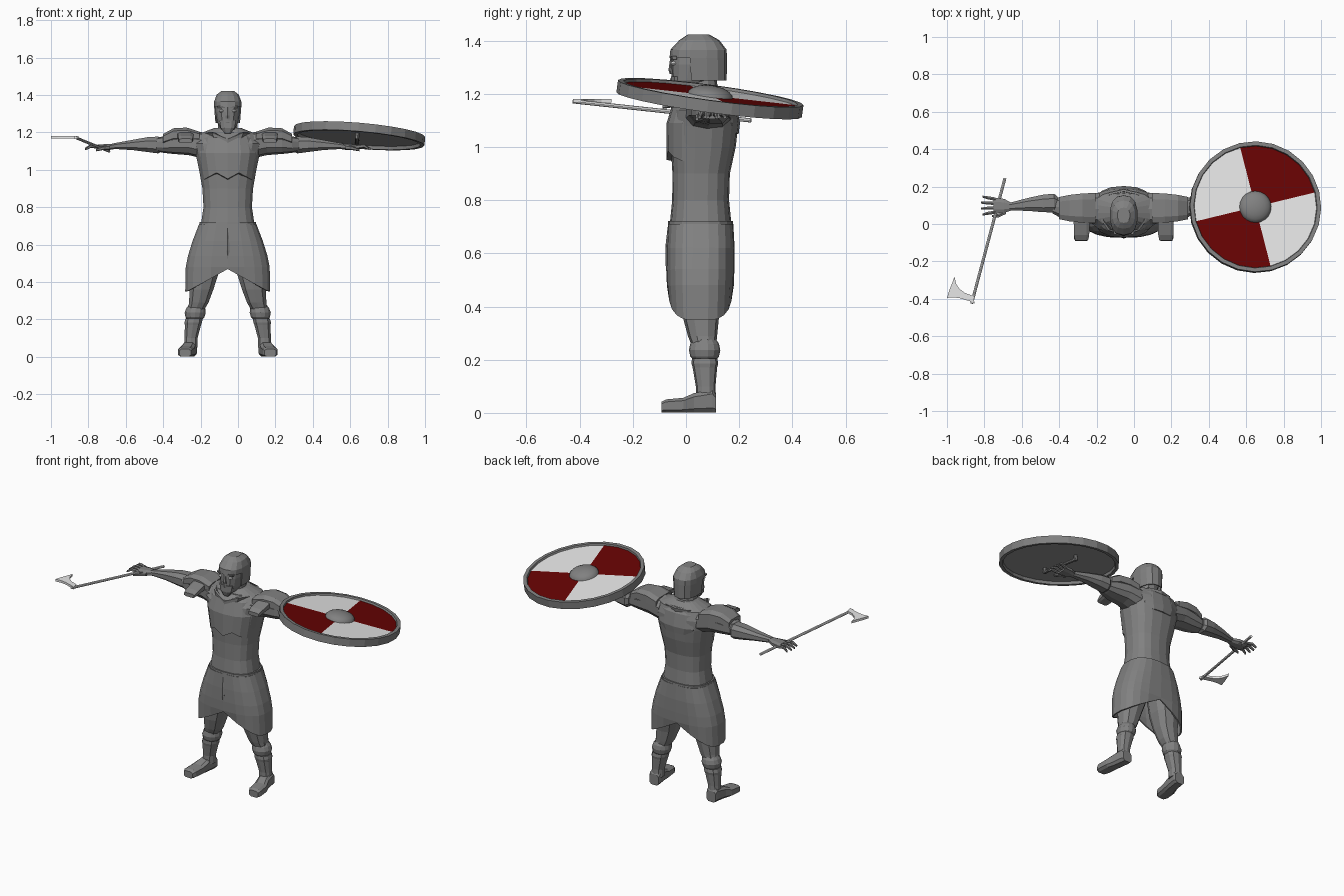
import bpy, bmesh, math
from mathutils import Vector

if "Cube" in bpy.data.objects:
    bpy.data.objects.remove(bpy.data.objects["Cube"])

CX = -0.055  # the figure stands a little right of the origin


def material(name, r, g, b):
    m = bpy.data.materials.new(name)
    m.use_nodes = True
    m.diffuse_color = (r, g, b, 1)
    m.node_tree.nodes["Principled BSDF"].inputs["Base Color"].default_value = (r, g, b, 1)
    return m


GREY = material("stone grey", 0.22, 0.22, 0.22)
BACKING = material("backing grey", 0.31, 0.31, 0.31)
WHITE = material("off white", 0.8, 0.8, 0.8)
RED = material("dark red", 0.14, 0.001, 0.001)


def finish(name, bm, mats, loc=(CX, 0, 0)):
    bmesh.ops.recalc_face_normals(bm, faces=bm.faces)
    me = bpy.data.meshes.new(name)
    bm.to_mesh(me)
    bm.free()
    for m in mats:
        me.materials.append(m)
    ob = bpy.data.objects.new(name, me)
    ob.location = loc
    bpy.context.collection.objects.link(ob)
    return ob


def smooth(ob, angle=40):
    bpy.ops.object.select_all(action="DESELECT")
    ob.select_set(True)
    bpy.context.view_layer.objects.active = ob
    bpy.ops.object.shade_smooth_by_angle(angle=math.radians(angle))


def loft(name, sections, axis="z", n=12, p=0.8, side=1, adjust=None,
         caps=True, keep=None, shell=0):
    """Skin rings (t, centre u, centre v, radius u, radius v) along an axis."""
    bm = bmesh.new()
    rings = []
    for k, (t, cu, cv, ru, rv) in enumerate(sections):
        ring = []
        for i in range(n):
            a = math.tau * (i + 0.5) / n
            c, s = math.cos(a), math.sin(a)
            u = cu + ru * math.copysign(abs(c) ** p, c)
            v = cv + rv * math.copysign(abs(s) ** p, s)
            co = {"z": (u, v, t), "x": (t, u, v), "y": (u, t, v)}[axis]
            if adjust:
                co = adjust(k, *co)
            ring.append(bm.verts.new((co[0] * side, co[1], co[2])))
        rings.append(ring)
    for a, b in zip(rings, rings[1:]):
        for i in range(n):
            j = (i + 1) % n
            bm.faces.new((a[i], a[j], b[j], b[i]))
    if caps:
        bm.faces.new(rings[0])
        bm.faces.new(rings[-1])
    if keep:
        bad = [f for f in bm.faces if not keep(f.calc_center_median())]
        bmesh.ops.delete(bm, geom=bad, context="FACES")
    ob = finish(name, bm, [GREY])
    if shell:
        mod = ob.modifiers.new("thickness", "SOLIDIFY")
        mod.thickness, mod.offset = shell, 0
    return ob


def lathe(name, profile, n, start=0.0, mats=(GREY,), rule=None):
    bm = bmesh.new()
    rings = []
    for r, z in profile:
        if r == 0:
            rings.append([bm.verts.new((0, 0, z))] * n)
        else:
            rings.append([bm.verts.new((r * math.cos(start + math.tau * i / n),
                                        r * math.sin(start + math.tau * i / n), z)) for i in range(n)])
    for k, (a, b) in enumerate(zip(rings, rings[1:])):
        for i in range(n):
            j = (i + 1) % n
            f = bm.faces.new(list(dict.fromkeys((a[i], a[j], b[j], b[i]))))
            f.material_index = rule(k, i) if rule else 0
    return finish(name, bm, mats)


def prism(name, outline, z, thick, mat):
    bm = bmesh.new()
    f = bm.faces.new([bm.verts.new((x, y, z - thick / 2)) for x, y in outline])
    up = bmesh.ops.extrude_face_region(bm, geom=[f])["geom"]
    bmesh.ops.translate(bm, vec=(0, 0, thick), verts=[v for v in up if isinstance(v, bmesh.types.BMVert)])
    return finish(name, bm, [mat], (0, 0, 0))


def rod(name, a, b, radius, mat=GREY, n=8):
    a, b = Vector(a), Vector(b)
    h = (b - a).length / 2
    ob = lathe(name, [(0, -h), (radius, -h), (radius, h), (0, h)], n, mats=(mat,))
    ob.location = (a + b) / 2
    ob.rotation_euler = (b - a).to_track_quat("Z", "Y").to_euler()
    return ob


# Torso
loft("torso", [(0.69, 0, .055, .148, .118), (0.80, 0, .055, .131, .107), (0.90, 0, .057, .137, .108),
               (1.00, 0, .065, .155, .122), (1.08, 0, .068, .172, .128), (1.14, 0, .07, .19, .12),
               (1.19, 0, .08, .16, .095), (1.225, 0, .075, .07, .06)], n=18)


# Chest plate: notched lower edge in front, higher edge behind
def plate_edge(k, x, y, z):
    if k < 2:
        z += 0.035 - abs(abs(x) - 0.06) * 0.55 if y < 0.06 else 0.1
    return x, y, z


loft("chest_plate", [(.945, 0, .06, .125, .11), (.95, 0, .062, .142, .136), (1.09, 0, .065, .168, .138),
                     (1.17, 0, .07, .15, .118), (1.20, 0, .075, .12, .09)], n=18, adjust=plate_edge)
loft("collar", [(1.12, 0, .06, .07, .11), (1.20, 0, .065, .12, .115)], n=10, caps=False, shell=0.012,
     adjust=lambda k, x, y, z: (x, y, z - (.035 if y < 0 and abs(x) < .06 else 0)))
loft("belt", [(.697, 0, .055, .153, .123), (.722, 0, .055, .152, .122)], n=18)


# Skirt with a hem that arches up between the legs
def hem(k, x, y, z):
    return (x, y, 0.47 - 0.12 * min(1, abs(x) / 0.215)) if k == 4 else (x, y, z)


loft("skirt", [(.71, 0, .055, .15, .119), (.62, 0, .055, .185, .124), (.54, 0, .054, .21, .124),
               (.48, 0, .054, .222, .122), (.40, 0, .054, .225, .116)],
     n=22, p=.72, adjust=hem, caps=False, shell=0.008)
loft("front_pouch", [(.51, 0, -.066, .004, .006), (.57, 0, -.068, .012, .01), (.63, 0, -.067, .008, .01),
                     (.69, 0, -.062, .004, .008)], n=6)

# Head, beard and helmet
loft("neck", [(1.14, 0, .065, .065, .06), (1.27, 0, .06, .05, .055)], n=10)
loft("head", [(1.215, 0, .0, .035, .04), (1.25, 0, .028, .056, .082), (1.31, 0, .042, .067, .099),
              (1.36, 0, .045, .065, .099), (1.40, 0, .05, .05, .06)], n=14)
loft("beard", [(1.195, 0, -.035, .018, .014), (1.225, 0, -.035, .04, .024),
               (1.265, 0, -.03, .047, .028)], n=8)
loft("helmet", [(1.25, 0, .05, .064, .10), (1.335, 0, .046, .071, .105), (1.365, 0, .047, .071, .103),
                (1.40, 0, .05, .058, .073), (1.42, 0, .047, .032, .04)], n=14, shell=0.006,
     keep=lambda c: c.z > 1.26 and (c.z > 1.34 or c.y > 0.03))
loft("nose", [(1.275, 0, -.05, .012, .011), (1.29, 0, -.052, .012, .014), (1.345, 0, -.05, .006, .008)], n=6)
loft("mouth", [(1.25, 0, -.05, .018, .008), (1.257, 0, -.05, .02, .01)], n=6)
for side, tag in ((1, "left"), (-1, "right")):
    loft(tag + "_brow", [(1.33, .032, -.043, .024, .013), (1.342, .032, -.045, .026, .014)], n=6, side=side)
    eye = lathe(tag + "_eye", [(0, -.009), (.009, -.006), (.013, 0), (.009, .006), (0, .009)], 8, mats=(WHITE,))
    eye.location = (CX + side * .034, -.046, 1.315)

# Arms and legs, built once and mirrored
for side, tag in ((1, "left"), (-1, "right")):
    def part(name, sections, **kw):
        return loft(tag + "_" + name, sections, side=side, **kw)

    part("upper_arm", [(.13, .08, 1.13, .09, .07), (.21, .085, 1.145, .078, .066), (.29, .085, 1.14, .068, .055),
                       (.345, .09, 1.135, .055, .044), (.38, .095, 1.135, .04, .036)], axis="x", n=10)
    part("forearm", [(.355, .11, 1.133, .04, .038), (.372, .112, 1.133, .053, .048), (.43, .11, 1.135, .05, .042),
                     (.51, .105, 1.133, .037, .029), (.61, .093, 1.127, .022, .016)], axis="x", n=8)
    part("palm", [(.60, .093, 1.126, .022, .015), (.64, .097, 1.122, .04, .018),
                  (.695, .098, 1.12, .045, .015)], axis="x", n=8)
    for i in range(4):
        y = .064 + .023 * i
        part("finger_%d" % (i + 1), [(.685, y, 1.122, .01, .011), (.73, y + (i - 1.5) * .005, 1.128, .009, .01),
                                     (.767 - abs(i - 1.5) * .008, y + (i - 1.5) * .009, 1.112, .006, .006)],
             axis="x", n=6)
    part("thumb", [(.63, .065, 1.12, .013, .012), (.67, .045, 1.115, .011, .01), (.705, .042, 1.105, .006, .006)],
         axis="x", n=6)
    # Shoulder armour: a sloping cap and a thin flap at the front
    part("shoulder_cap", [(.15, .085, 1.175, .085, .03), (.22, .085, 1.19, .082, .038), (.29, .085, 1.188, .074, .036),
                          (.345, .085, 1.165, .062, .028)], axis="x", n=8, p=.6)
    part("shoulder_flap", [(-.088, .225, 1.155, .036, .012), (-.06, .225, 1.165, .042, .018),
                           (.04, .225, 1.185, .045, .024)], axis="y", n=8, p=.5)
    # Legs
    part("thigh", [(.62, .10, .06, .085, .09), (.45, .125, .06, .08, .085), (.36, .14, .056, .066, .068),
                   (.29, .155, .062, .054, .055), (.25, .17, .068, .045, .045)], n=10)
    part("knee_band", [(.196, .177, .07, .038, .04), (.212, .175, .07, .052, .054), (.236, .174, .07, .058, .059),
                       (.26, .171, .07, .052, .054), (.278, .169, .07, .04, .042)], n=14, p=1)
    part("shin", [(.05, .198, .075, .038, .038), (.10, .196, .074, .036, .037), (.17, .186, .071, .045, .046),
                  (.185, .184, .071, .049, .05), (.205, .18, .07, .047, .048)], n=10)
    part("foot", [(-.092, .228, .022, .032, .021), (-.075, .227, .026, .041, .026), (-.01, .22, .029, .043, .029),
                  (.03, .21, .038, .038, .038), (.10, .2, .045, .037, .045), (.113, .2, .035, .033, .035)],
         axis="y", n=8, p=.55)

# Axe held out to the front
END, TOP = (-.69, .245, 1.10), (-.868, -.425, 1.172)
rod("axe_handle", END, TOP, 0.008, WHITE)
prism("axe_blade", [(-1, -.395), (-.988, -.355), (-.972, -.315), (-.96, -.28), (-.952, -.318), (-.935, -.345),
                    (-.905, -.368), (-.86, -.385), (-.852, -.425), (-.88, -.412), (-.93, -.397), (-.965, -.392)],
      1.174, 0.014, WHITE)

# Shield: rim, quartered face, backing, boss and grip
CENTRE = Vector((.648, .09, 1.182))
TILT = Vector((0, 0, 1)).rotation_difference(Vector((.085, .135, 1)).normalized())
quarters = {0: lambda i: 1 + (i // 6) % 2, 6: lambda i: 3}
shield = lathe("shield", [(0, .012), (.328, .012), (.331, .023), (.352, .023), (.352, -.023),
                          (.331, -.023), (.328, -.005), (0, -.005)], 24, math.radians(14),
               (GREY, RED, WHITE, BACKING), lambda k, i: quarters[k](i) if k in quarters else 0)
boss = lathe("shield_boss", [(.086 * math.cos(a), .01 + .04 * math.sin(a))
                             for a in (math.pi / 2 * k / 5 for k in range(5))] + [(0, .05)], 20)
smooth(boss)
for ob in (shield, boss):
    ob.location = CENTRE
    ob.rotation_euler = TILT.to_euler()


def on_shield(x, y, z):
    return CENTRE + TILT @ Vector((x, y, z))


rod("shield_grip", on_shield(-.01, -.15, -.028), on_shield(-.01, .15, -.028), 0.01)
for s, tag in ((-1, "front"), (1, "back")):
    rod("grip_post_" + tag, on_shield(-.01, s * .14, -.036), on_shield(-.01, s * .14, -.003), 0.012)
